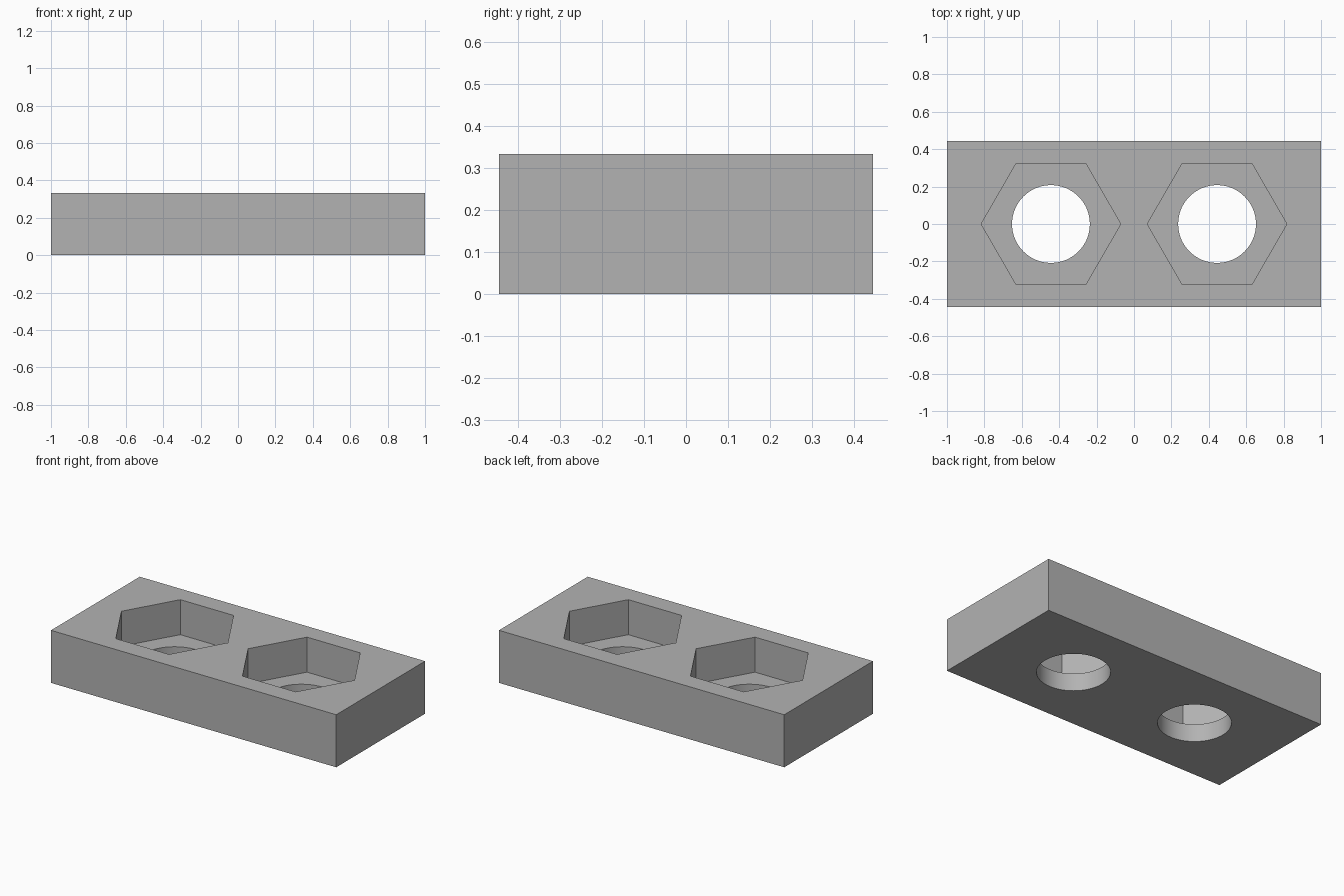
import bpy
import math

cube = bpy.data.objects.get("Cube")
if cube:
    bpy.data.objects.remove(cube, do_unlink=True)

LENGTH, WIDTH, HEIGHT = 2.0, 0.889, 0.333
SPACING = 0.444          # pocket centre from the middle
HEX_RADIUS = 0.373
HOLE_RADIUS = 0.208
FLOOR = 0.111            # height of the pocket floor

grey = bpy.data.materials.new("plain_grey")
grey.use_nodes = True
grey.diffuse_color = (0.45, 0.45, 0.45, 1)
grey.node_tree.nodes["Principled BSDF"].inputs["Base Color"].default_value = (0.45, 0.45, 0.45, 1)

# Solid block
bpy.ops.mesh.primitive_cube_add(size=1, location=(0, 0, HEIGHT / 2))
block = bpy.context.object
block.name = "nut_holder_block"
block.scale = (LENGTH, WIDTH, HEIGHT)
bpy.ops.object.transform_apply(location=True, rotation=False, scale=True)
block.data.materials.append(grey)


def cut_prism(name, sides, radius, x, bottom, top):
    """Cut an upright prism, with one corner on the x axis, out of the block."""
    bpy.ops.mesh.primitive_cylinder_add(
        vertices=sides, radius=radius, depth=top - bottom,
        location=(x, 0, (bottom + top) / 2), rotation=(0, 0, math.pi / 2))
    cutter = bpy.context.object
    cutter.name = name
    cutter.hide_render = True
    cutter.data.materials.append(grey)
    mod = block.modifiers.new(name, "BOOLEAN")
    mod.operation = "DIFFERENCE"
    mod.solver = "EXACT"
    mod.object = cutter
    bpy.ops.object.select_all(action="DESELECT")
    block.select_set(True)
    bpy.context.view_layer.objects.active = block
    bpy.ops.object.modifier_apply(modifier=mod.name)
    bpy.data.objects.remove(cutter, do_unlink=True)


# Hexagonal pockets, each with a round through hole
for x in (-SPACING, SPACING):
    cut_prism("hex_pocket_cutter", 6, HEX_RADIUS, x, FLOOR, HEIGHT + 0.1)
    cut_prism("round_hole_cutter", 64, HOLE_RADIUS, x, -0.1, FLOOR + 0.1)

bpy.ops.object.shade_smooth_by_angle(angle=math.radians(30))
